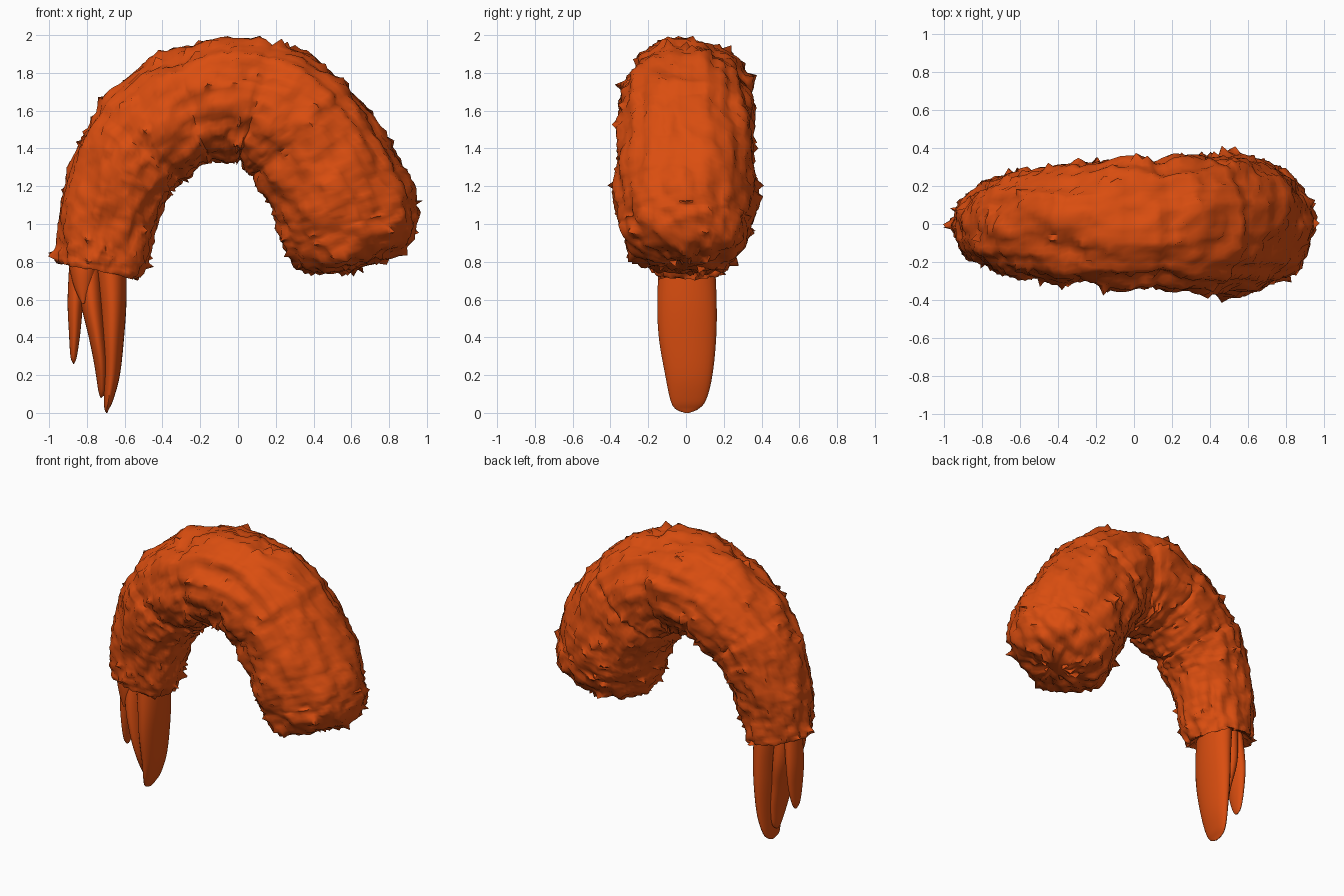
import bpy, bmesh, math, random
from mathutils import Vector, noise

if "Cube" in bpy.data.objects:
    bpy.data.objects.remove(bpy.data.objects["Cube"])

random.seed(4)
orange = bpy.data.materials.new("fried orange")
orange.diffuse_color = (0.70, 0.075, 0.005, 1)
orange.use_nodes = True
orange.node_tree.nodes["Principled BSDF"].inputs["Base Color"].default_value = orange.diffuse_color


def spline(keys, t):
    """Catmull-Rom sample of a list of tuples, t in 0..1"""
    n = len(keys) - 1
    f = min(max(t, 0), 1) * n
    i = min(int(f), n - 1)
    u = f - i
    p = [keys[min(max(i + k, 0), n)] for k in (-1, 0, 1, 2)]
    return [0.5 * (2 * b + (c - a) * u + (2 * a - 5 * b + 4 * c - d) * u * u
                   + (3 * b - a - 3 * c + d) * u ** 3) for a, b, c, d in zip(*p)]


def loft(name, rings, angle):
    """Skin closed rings of points and cap both ends"""
    bm = bmesh.new()
    vs = [[bm.verts.new(p) for p in r] for r in rings]
    n = len(vs[0])
    for a, b in zip(vs, vs[1:]):
        for j in range(n):
            k = (j + 1) % n
            bm.faces.new((a[j], a[k], b[k], b[j]))
    bm.faces.new(vs[0][::-1])
    bm.faces.new(vs[-1])
    bmesh.ops.recalc_face_normals(bm, faces=bm.faces)
    me = bpy.data.meshes.new(name)
    bm.to_mesh(me)
    bm.free()
    me.materials.append(orange)
    ob = bpy.data.objects.new(name, me)
    bpy.context.collection.objects.link(ob)
    bpy.context.view_layer.objects.active = ob
    ob.select_set(True)
    bpy.ops.object.shade_smooth_by_angle(angle=math.radians(angle))
    ob.select_set(False)
    return ob


# Breaded body: x, z, radial half thickness, half width in y
BODY = [(-0.74, 0.765, 0.225, 0.185), (-0.69, 1.0, 0.24, 0.22), (-0.62, 1.25, 0.265, 0.26),
        (-0.49, 1.45, 0.29, 0.285), (-0.27, 1.60, 0.31, 0.305), (0.0, 1.655, 0.32, 0.33),
        (0.24, 1.57, 0.34, 0.345), (0.42, 1.37, 0.35, 0.355), (0.54, 1.14, 0.355, 0.355),
        (0.60, 0.98, 0.345, 0.335)]
SEAMS = (0.30, 0.45, 0.59, 0.72)
RINGS, SIDES, CAP = 104, 76, 16


def body_ring(t, scale=1.0, push=0.0):
    """One cross-section, as (point, outward direction, wrinkle coordinate)"""
    x, z, r, w = spline(BODY, t)
    a, b = spline(BODY, t - 0.02), spline(BODY, t + 0.02)
    tan = Vector((b[0] - a[0], 0, b[1] - a[1])).normalized()
    nor = Vector((-tan.z, 0, tan.x))
    step = 1.0
    # each shell segment steps down a little just after its seam
    for s in SEAMS:
        d = t - s
        if 0 <= d < 0.05:
            step = 1 - 0.06 * (1 - d / 0.05)
    ring = []
    for j in range(SIDES):
        th = 2 * math.pi * j / SIDES
        c, s = (math.copysign(abs(v) ** 0.95, v) for v in (math.cos(th), math.sin(th)))
        side = nor * (r * scale * step * c) + Vector((0, w * scale * step * s, 0))
        p = Vector((x, 0, z)) + tan * push + side
        out = (side.normalized() * scale + tan * push * 4).normalized()
        ring.append((p, out, Vector((t * 1.7 + push * 2, c * 0.34 * scale, s * 0.34 * scale))))
    return ring


def crumbs(rings):
    """Roughen with lengthwise wrinkles, fine noise and scattered crumb spikes"""
    rows = []
    for ring in rings:
        row = []
        for p, d, q in ring:
            h = 0.030 * noise.noise(p * 5) + 0.012 * noise.noise(p * 30) + 0.008
            h += 0.026 * noise.noise(Vector((q.x * 6, q.y * 15, q.z * 15)))
            edge = 1 - min(abs(d.x), abs(d.y)) - abs(d.y) * 0.1
            if random.random() < 0.04 * edge:
                h += random.uniform(0.01, 0.04)
            row.append(p + d * h + noise.noise_vector(p * 22) * 0.012)
        rows.append(row)
    return rows


rings = [body_ring(0, 0.35, 0.05), body_ring(0, 0.7, 0.015), body_ring(0, 0.95, -0.015)]
rings += [body_ring(i / RINGS) for i in range(RINGS + 1)]
for k in range(1, CAP):
    a = math.pi / 2 * k / CAP
    rings.append(body_ring(1, math.cos(a) ** 0.75, 0.21 * math.sin(a)))
loft("breaded_body", crumbs(rings), 65)


# Tail fins: centre x, centre y, z, half thickness x, half width y
def fin(name, keys, steps=28, sides=28):
    rows = []
    for i in range(steps + 1):
        x, y, z, rx, ry = spline(keys, i / steps)
        rx, ry = max(rx, 0.002), max(ry, 0.004)
        rows.append([(x + rx * math.cos(2 * math.pi * j / sides),
                      y + ry * math.sin(2 * math.pi * j / sides), z) for j in range(sides)])
    return loft(name, rows, 40)


fin("tail_fin_large", [(-0.68, 0.005, 0.85, 0.09, 0.145), (-0.665, 0.005, 0.6, 0.075, 0.157),
                       (-0.665, 0.008, 0.4, 0.062, 0.152), (-0.67, 0.015, 0.2, 0.045, 0.125),
                       (-0.685, 0.012, 0.07, 0.025, 0.095), (-0.695, 0.005, 0.02, 0.012, 0.06),
                       (-0.695, 0.005, 0.0, 0.003, 0.01)])
fin("tail_fin_middle", [(-0.79, -0.01, 0.85, 0.06, 0.09), (-0.775, -0.02, 0.6, 0.06, 0.12),
                        (-0.745, -0.03, 0.4, 0.045, 0.11), (-0.725, -0.02, 0.25, 0.035, 0.09),
                        (-0.72, 0.0, 0.12, 0.02, 0.05), (-0.725, 0.0, 0.08, 0.003, 0.01)])
fin("tail_fin_small", [(-0.84, 0.0, 0.85, 0.05, 0.07), (-0.86, 0.0, 0.6, 0.042, 0.085),
                       (-0.865, 0.0, 0.42, 0.03, 0.07), (-0.87, 0.0, 0.3, 0.017, 0.04),
                       (-0.87, 0.0, 0.26, 0.003, 0.01)])
fin("tail_spike", [(-0.82, -0.06, 0.85, 0.09, 0.08), (-0.82, -0.07, 0.75, 0.07, 0.075),
                   (-0.82, -0.09, 0.66, 0.045, 0.045), (-0.82, -0.11, 0.58, 0.008, 0.01)])
